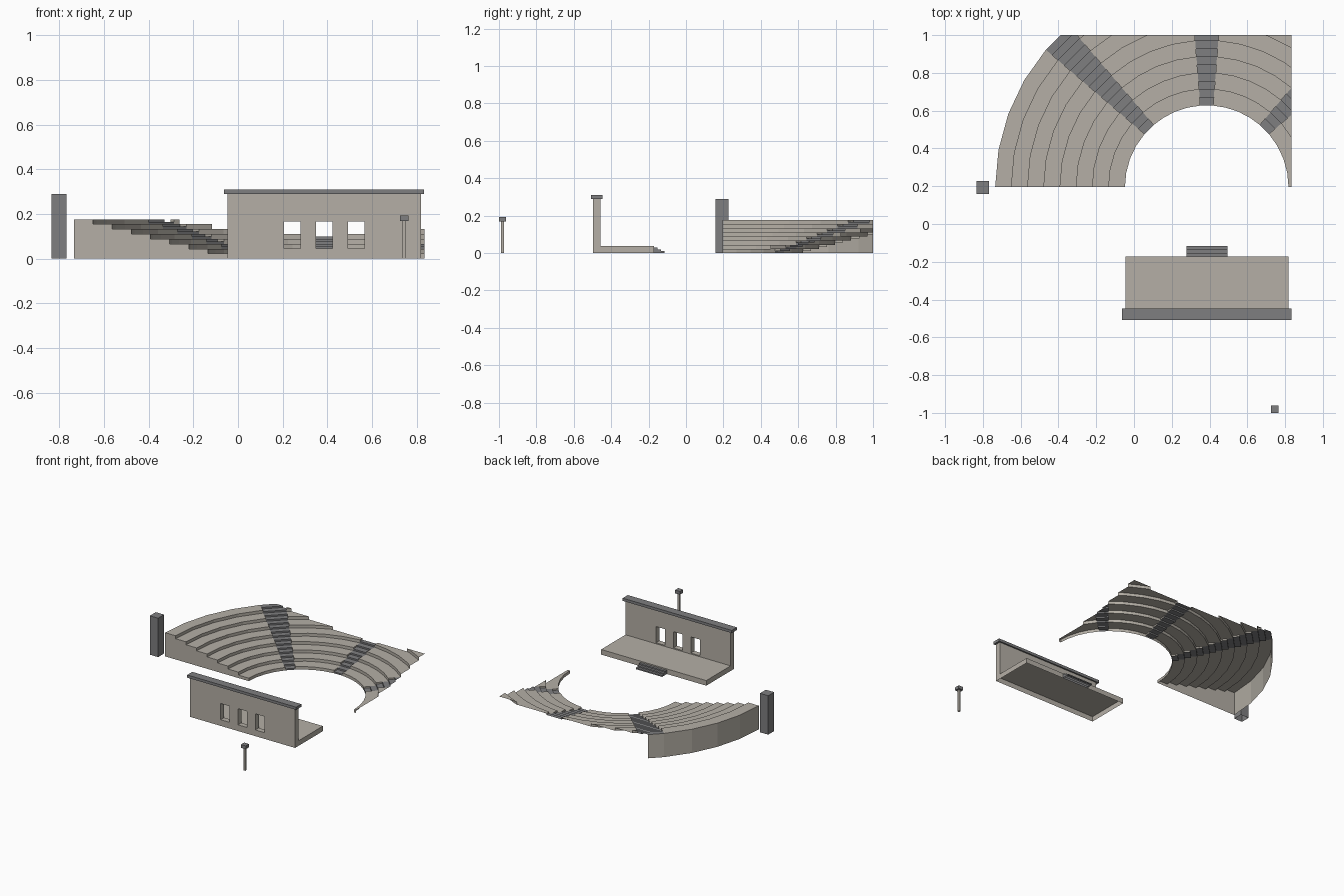
import bpy, bmesh, math
from mathutils import Vector

if "Cube" in bpy.data.objects:
    bpy.data.objects.remove(bpy.data.objects["Cube"])


def material(name, rgb):
    m = bpy.data.materials.new(name)
    m.diffuse_color = (*rgb, 1)
    m.use_nodes = True
    m.node_tree.nodes["Principled BSDF"].inputs["Base Color"].default_value = m.diffuse_color
    return m


STONE = material("pale_stone", (0.46, 0.43, 0.38))
GREY = material("dark_grey", (0.21, 0.21, 0.215))


def finish(bm, name, mat):
    me = bpy.data.meshes.new(name)
    bm.to_mesh(me)
    bm.free()
    me.materials.append(mat)
    ob = bpy.data.objects.new(name, me)
    bpy.context.collection.objects.link(ob)
    return ob


def box(name, x0, x1, y0, y1, z0, z1, mat, bottom=True):
    """Axis-aligned box, optionally open underneath."""
    bm = bmesh.new()
    bmesh.ops.create_cube(bm, size=1)
    for v in bm.verts:
        v.co = ((x0 + x1) / 2 + v.co.x * (x1 - x0),
                (y0 + y1) / 2 + v.co.y * (y1 - y0),
                (z0 + z1) / 2 + v.co.z * (z1 - z0))
    if not bottom:
        low = [f for f in bm.faces if f.normal.z < -0.9]
        bmesh.ops.delete(bm, geom=low, context='FACES')
    return finish(bm, name, mat)


# ---- Seating bowl: hollow stepped sectors, cropped by the site edges ----
CX, CY = 0.385, 0.195
R0, R1, H, ROWS = 0.433, 1.12, 0.176, 8
HALF = 4.5                       # half angle of a stair aisle
DR, DZ = (R1 - R0) / ROWS, H / ROWS
EDGE_X, EDGE_Y = 0.835, 1.0


def pt(r, a, z):
    a = math.radians(a)
    return Vector((CX + r * math.cos(a), CY + r * math.sin(a), z))


def quad(bm, pts, toward):
    """Add a face whose normal points along the given direction."""
    f = bm.faces.new([bm.verts.new(p) for p in pts])
    f.normal_update()
    if f.normal.dot(toward) < 0:
        f.normal_flip()


def steps(bm, a0, a1, segs, count):
    """Treads and risers over one sector."""
    dr, dz = (R1 - R0) / count, H / count
    for s in range(segs):
        a = a0 + (a1 - a0) * s / segs
        b = a0 + (a1 - a0) * (s + 1) / segs
        inward = -(pt(1, (a + b) / 2, 0) - pt(0, 0, 0))
        for i in range(count):
            r, z = R0 + i * dr, i * dz
            quad(bm, [pt(r, a, z), pt(r, b, z), pt(r, b, z + dz), pt(r, a, z + dz)], inward)
            quad(bm, [pt(r, a, z + dz), pt(r, b, z + dz),
                      pt(r + dr, b, z + dz), pt(r + dr, a, z + dz)], Vector((0, 0, 1)))


def outer_wall(bm, a0, a1, segs):
    for s in range(segs):
        a = a0 + (a1 - a0) * s / segs
        b = a0 + (a1 - a0) * (s + 1) / segs
        quad(bm, [pt(R1, a, 0), pt(R1, b, 0), pt(R1, b, H), pt(R1, a, H)],
             pt(1, (a + b) / 2, 0) - pt(0, 0, 0))


def crop(bm):
    bmesh.ops.remove_doubles(bm, verts=bm.verts, dist=1e-5)
    for co, no in (((EDGE_X, 0, 0), (1, 0, 0)), ((0, EDGE_Y, 0), (0, 1, 0))):
        bmesh.ops.bisect_plane(bm, geom=bm.verts[:] + bm.edges[:] + bm.faces[:],
                               plane_co=co, plane_no=no, clear_outer=True)


aisles = (45, 90, 135)
seats = bmesh.new()
stairs = bmesh.new()
start = 0
for mid in aisles + (None,):
    end = 180 if mid is None else mid - HALF
    steps(seats, start, end, 4, ROWS)
    outer_wall(seats, start, end, 4)
    if mid is not None:
        start = mid + HALF
        steps(stairs, end, start, 1, ROWS * 2)
        outer_wall(seats, end, start, 1)
        # seat ends exposed beside the lower half steps
        for a, other in ((end, start), (start, end)):
            for i in range(ROWS):
                r, z = R0 + i * DR, (i + 1) * DZ
                quad(seats, [pt(r, a, z - DZ / 2), pt(r + DR / 2, a, z - DZ / 2),
                             pt(r + DR / 2, a, z), pt(r, a, z)], pt(1, other, 0) - pt(1, a, 0))

# flat end walls facing the stage
for a in (0, 180):
    for i in range(ROWS):
        r = R0 + i * DR
        quad(seats, [pt(r, a, 0), pt(r + DR, a, 0),
                     pt(r + DR, a, (i + 1) * DZ), pt(r, a, (i + 1) * DZ)], Vector((0, -1, 0)))

crop(seats)
crop(stairs)
finish(seats, "seating_rows", STONE)
finish(stairs, "aisle_stairs", GREY)

# ---- Stage ----
SX0, SX1, SZ = -0.046, 0.818, 0.038
box("stage_floor", SX0, SX1, -0.498, -0.172, 0, SZ, STONE, bottom=False)
wall = box("stage_back_wall", SX0, SX1, -0.498, -0.458, SZ, 0.29, STONE)
box("wall_cap", -0.063, 0.833, -0.507, -0.447, 0.29, 0.31, GREY)

# window openings
for k in (-1, 0, 1):
    c = 0.386 + k * 0.143
    cutter = box("window_cutter", c - 0.0375, c + 0.0375, -0.6, -0.4, 0.046, 0.166, STONE)
    cutter.hide_render = True
    mod = wall.modifiers.new("window", 'BOOLEAN')
    mod.operation, mod.solver, mod.object = 'DIFFERENCE', 'EXACT', cutter
    bpy.context.view_layer.update()
    bpy.context.view_layer.objects.active = wall
    bpy.ops.object.modifier_apply(modifier=mod.name)
    bpy.data.objects.remove(cutter)

# front steps up to the stage
for i in range(3):
    y = -0.172 + i * 0.0187
    box(f"stage_step_{i + 1}", 0.278, 0.494, y, y + 0.0187, 0, SZ * (3 - i) / 4, GREY, bottom=False)

# ---- Corner pier and lamp post ----
box("corner_pier", -0.835, -0.767, 0.158, 0.228, 0, 0.289, GREY, bottom=False)
box("lamp_post", 0.737, 0.752, -0.989, -0.974, 0, 0.168, STONE, bottom=False)
box("lamp_head", 0.724, 0.764, -1.0, -0.962, 0.168, 0.192, GREY)
